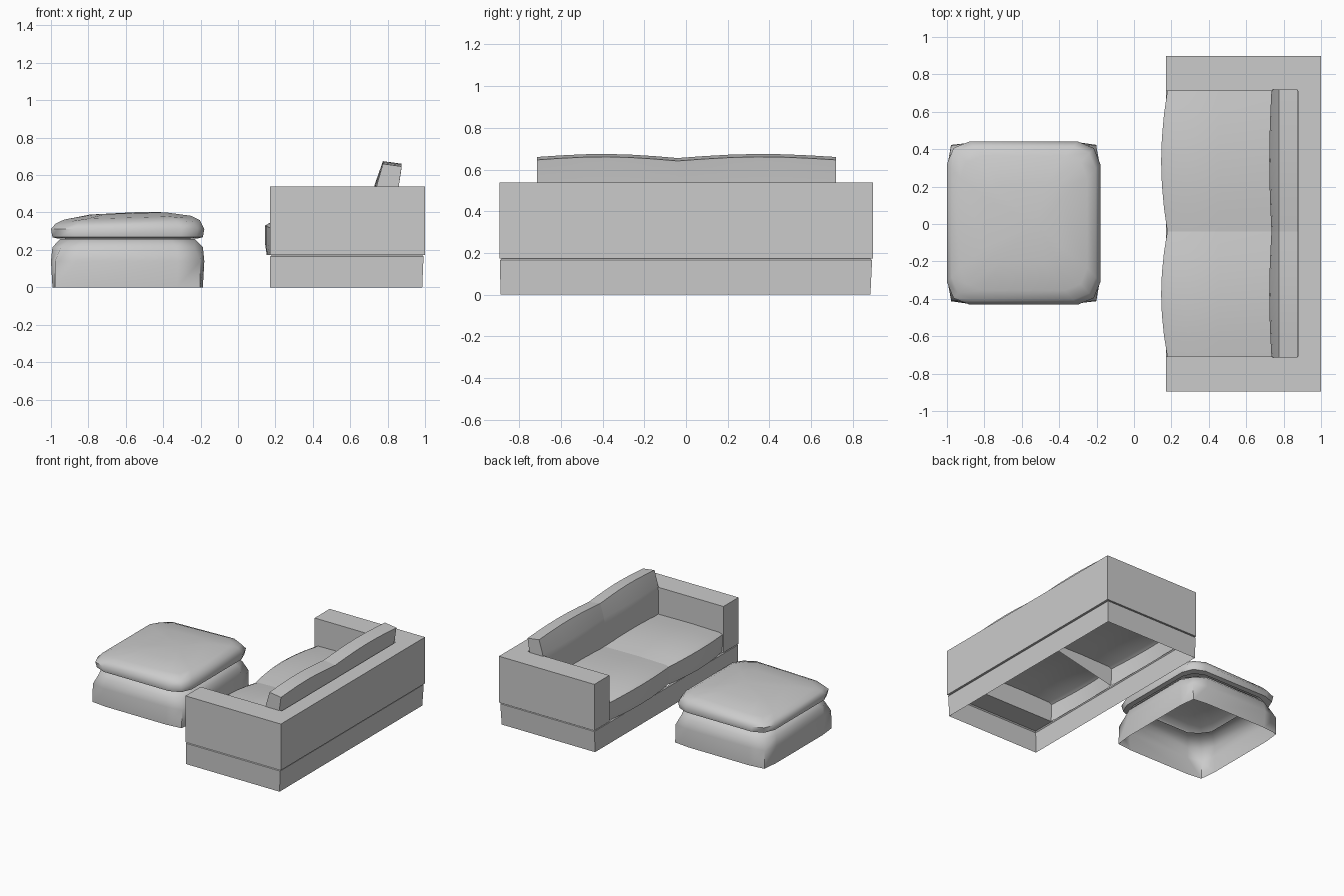
import bpy, bmesh, math

if "Cube" in bpy.data.objects:
    bpy.data.objects.remove(bpy.data.objects["Cube"])


def loft(name, sections, loop=True, caps=(False, False), apex=None, angle=35):
    """Skin a list of equal-length sections; optionally cap or close to a point."""
    bm = bmesh.new()
    rows = [[bm.verts.new(p) for p in s] for s in sections]
    n = len(rows[0])
    for a, b in zip(rows, rows[1:]):
        for i in range(n if loop else n - 1):
            j = (i + 1) % n
            bm.faces.new((a[i], a[j], b[j], b[i]))
    if caps[0]:
        bm.faces.new(rows[0][::-1])
    if caps[1]:
        bm.faces.new(rows[-1])
    if apex:
        tip = bm.verts.new(apex)
        for i in range(n):
            bm.faces.new((rows[-1][i], rows[-1][(i + 1) % n], tip))
    bmesh.ops.recalc_face_normals(bm, faces=bm.faces)
    mesh = bpy.data.meshes.new(name)
    bm.to_mesh(mesh)
    bm.free()
    ob = bpy.data.objects.new(name, mesh)
    bpy.context.collection.objects.link(ob)
    bpy.ops.object.select_all(action='DESELECT')
    ob.select_set(True)
    bpy.context.view_layer.objects.active = ob
    bpy.ops.object.shade_smooth_by_angle(angle=math.radians(angle))
    return ob


def rect(x0, x1, y0, y1, z):
    return [(x0, y0, z), (x1, y0, z), (x1, y1, z), (x0, y1, z)]


def soft_square(hx, hy, r, c, z, tilt=0.0, droop=0.0):
    """Square ring with three points per corner; c is the corner cut."""
    quarter = [(hx, hy - r, 0), (hx - c, hy - c, droop), (hx - r, hy, 0)]
    pts = []
    for sx, sy in ((1, 1), (-1, 1), (-1, -1), (1, -1)):
        for x, y, d in (quarter if sx * sy > 0 else quarter[::-1]):
            pts.append((-0.59 + sx * x, 0.005 + sy * y, z + tilt * sx * x - d))
    return pts


# Sofa plinth: open shell, slightly tapered
loft("sofa_plinth", [rect(0.172, 0.985, -0.89, 0.885, 0),
                     rect(0.172, 0.992, -0.893, 0.893, 0.165),
                     rect(0.18, 0.985, -0.885, 0.885, 0.173)])

# Arms and back as one U-shaped body
outline = [(0.17, -0.895), (1.0, -0.895), (1.0, 0.897), (0.17, 0.897),
           (0.17, 0.71), (0.878, 0.71), (0.878, -0.708), (0.17, -0.708)]
loft("arms_and_back", [[(x, y, z) for x, y in outline] for z in (0.174, 0.538)],
     caps=(True, True))

# Two seat cushions, crowned and bowed forward, open underneath
for name, y0, y1 in (("seat_cushion_right", -0.708, -0.04), ("seat_cushion_left", -0.04, 0.71)):
    sections = []
    for i in range(7):
        t = i / 6
        b = math.sin(math.pi * t) ** 0.9 if 0 < t < 1 else 0
        y = y0 + (y1 - y0) * t
        f = 0.178 - 0.033 * b
        sections.append([(f + 0.008, y, 0.174), (f, y, 0.23), (f, y, 0.315 + 0.015 * b),
                         (f + 0.025, y, 0.325 + 0.02 * b), (0.45, y, 0.33 + 0.03 * b),
                         (0.877, y, 0.325 + 0.015 * b)])
    loft(name, sections, loop=False, caps=(True, True), angle=50)

# Two leaning back cushions, each peaking in the middle
for name, y0, y1, z0, z1 in (("back_cushion_right", -0.715, -0.04, 0.66, 0.655),
                             ("back_cushion_left", -0.04, 0.72, 0.655, 0.66)):
    sections = []
    for i in range(7):
        t = i / 6
        b = math.sin(math.pi * t) if 0 < t < 1 else 0
        y = y0 + (y1 - y0) * t
        top = z0 + (z1 - z0) * t + 0.017 * b
        f = 0.735 - 0.012 * b
        sections.append([(f, y, 0.33), (f, y, 0.50), (f + 0.008, y, 0.55),
                         (0.775, y, top), (0.875, y, top - 0.014), (0.858, y, 0.53),
                         (0.85, y, 0.33)])
    loft(name, sections, loop=False, caps=(y0 < -0.5, y1 > 0.5), angle=40)

# Ottoman base: square at the floor, rounded shoulders, open inside
loft("ottoman_base", [soft_square(0.402, 0.432, 0.14, 0.014, 0),
                      soft_square(0.41, 0.435, 0.14, 0.022, 0.14),
                      soft_square(0.402, 0.425, 0.14, 0.045, 0.215),
                      soft_square(0.36, 0.385, 0.13, 0.055, 0.258),
                      soft_square(0.30, 0.32, 0.12, 0.05, 0.262)], angle=60)

# Ottoman cushion: puffy pad, highest right of its middle
loft("ottoman_cushion", [soft_square(0.37, 0.395, 0.12, 0.035, 0.26),
                         soft_square(0.402, 0.428, 0.12, 0.035, 0.268),
                         soft_square(0.41, 0.436, 0.12, 0.035, 0.312),
                         soft_square(0.385, 0.41, 0.12, 0.035, 0.35, 0.025, 0.008),
                         soft_square(0.34, 0.36, 0.12, 0.035, 0.372, 0.03, 0.01),
                         soft_square(0.2, 0.21, 0.08, 0.024, 0.395, 0.03)],
     apex=(-0.52, 0.005, 0.403), angle=60)
